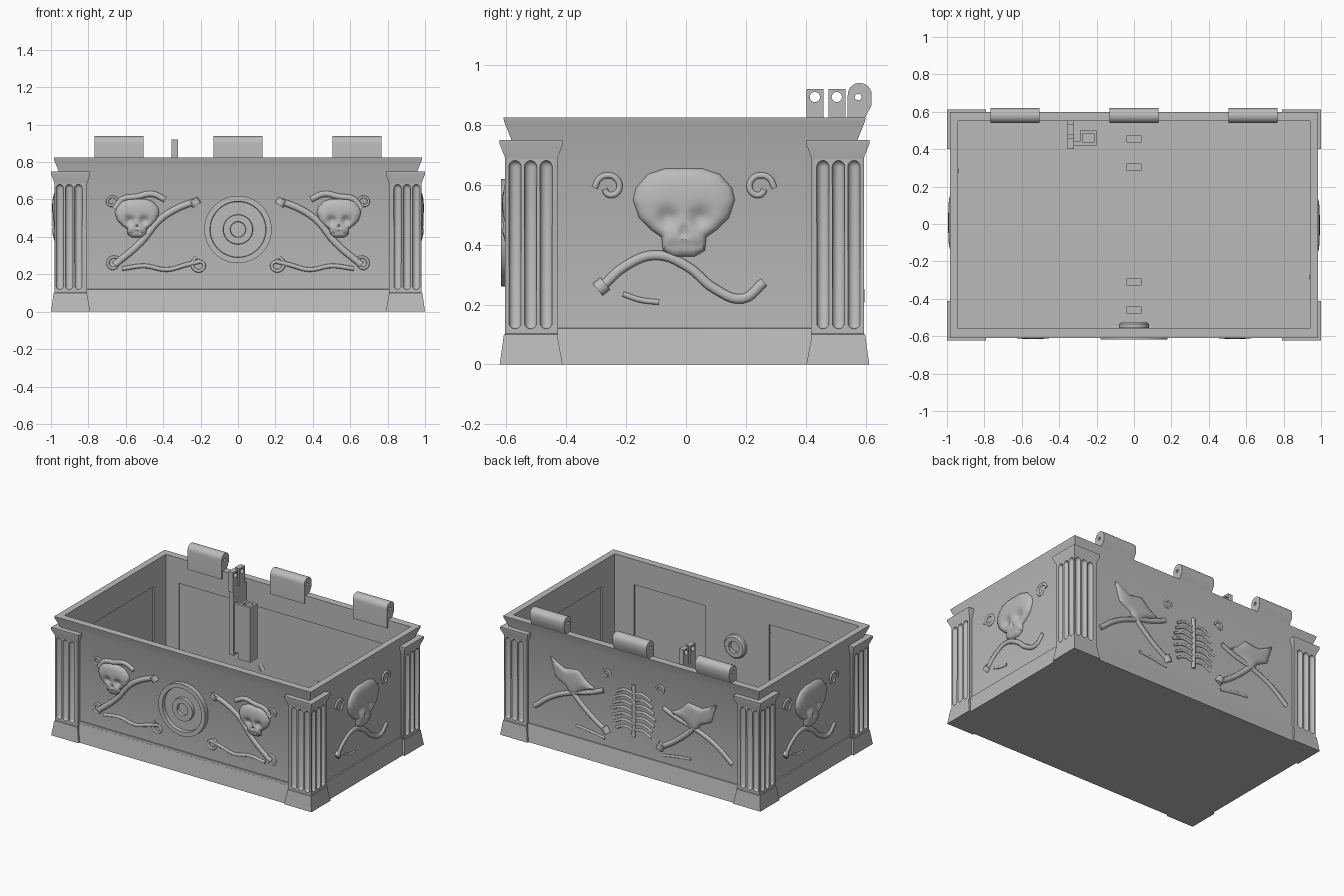
import bpy, bmesh, math
from mathutils import Matrix, Vector

if "Cube" in bpy.data.objects:
    bpy.data.objects.remove(bpy.data.objects["Cube"])

grey = bpy.data.materials.new("stone grey")
grey.use_nodes = True
grey.diffuse_color = (0.5, 0.5, 0.5, 1)
grey.node_tree.nodes["Principled BSDF"].inputs["Base Color"].default_value = grey.diffuse_color
YC = -0.005          # middle of the box in depth
WX, WY = 0.96, 0.58  # half size of the outer wall


def finish(name, bm):
    bmesh.ops.recalc_face_normals(bm, faces=bm.faces)
    me = bpy.data.meshes.new(name)
    bm.to_mesh(me)
    bm.free()
    me.materials.append(grey)
    ob = bpy.data.objects.new(name, me)
    bpy.context.collection.objects.link(ob)
    return ob


def loft(name, rings, closed=False):
    bm = bmesh.new()
    rows = [[bm.verts.new(p) for p in ring] for ring in rings]
    n = len(rows[0])
    pairs = list(zip(rows, rows[1:])) + ([(rows[-1], rows[0])] if closed else [])
    for a, b in pairs:
        for i in range(n):
            bm.faces.new((a[i], a[(i + 1) % n], b[(i + 1) % n], b[i]))
    if not closed:
        bm.faces.new(rows[0])
        bm.faces.new(rows[-1])
    return finish(name, bm)


def box(name, x, y, z):
    return loft(name, [[(x[0], y[0], h), (x[1], y[0], h), (x[1], y[1], h), (x[0], y[1], h)] for h in z])


def rod(name, r, y, z, x):
    circle = [(r * math.cos(a * math.tau / 24), r * math.sin(a * math.tau / 24)) for a in range(24)]
    return loft(name, [[(h, y + c, z + s) for c, s in circle] for h in x])


def cut(target, cutter):
    mod = target.modifiers.new("cut", 'BOOLEAN')
    mod.object = cutter
    mod.solver = 'EXACT'
    bpy.context.view_layer.objects.active = target
    bpy.ops.object.modifier_apply(modifier=mod.name)
    bpy.data.objects.remove(cutter)


# Open box: plinth, wall, flared cornice, rim and cavity
profile = [(.985, .605, 0), (.967, .585, .12), (WX, WY, .122), (WX, WY, .755),
           (.983, .602, .81), (.985, .605, .825), (.94, .555, .825), (.94, .555, .06)]
body = loft("chest_body", [[(sx * hx, YC + sy * hy, z) for sx, sy in ((-1, -1), (1, -1), (1, 1), (-1, 1))]
                           for hx, hy, z in profile])

# Shallow recessed panels on the inside
for s in (-1, 1):
    cut(body, box("recess", (s * .245, s * .79), (YC - .565, YC - .5), (.1, .65)))
    cut(body, box("recess", (s * .9, s * .95), (-.42, .42), (.1, .65)))
cut(body, box("recess", (-.84, .84), (YC + .5, YC + .565), (.1, .65)))

# Front moulding strip above the plinth
box("front_moulding", (-.81, .81), (YC - .588, YC - .57), (.122, .14))


# Fluted corner columns, one built and mirrored to the others
def corner(o, e, z):
    ox, oy, ex, ey = 1 - o, .617 - o, .79 + e, .407 + e
    return [(ox, oy, z), (ex, oy, z), (ex, .57, z), (.95, .57, z), (.95, ey, z), (ox, ey, z)]


column = loft("corner_column", [corner(0, 0, 0), corner(.014, .018, .1), corner(.018, .016, .103),
                                corner(.018, .016, .69), corner(0, 0, .735), corner(0, 0, .75)])
bm = bmesh.new()
for i in range(3):
    for x, y in ((.853 + .05 * i, .601), (.983, .462 + .052 * i)):
        made = bmesh.ops.create_uvsphere(bm, u_segments=16, v_segments=10, radius=.021)["verts"]
        for v in made:
            v.co += Vector((x, y, .66 if v.co.z > -.001 else .14))
cut(column, finish("flutes", bm))
for sx, sy in ((-1, 1), (1, -1), (-1, -1)):
    bm = bmesh.new()
    bm.from_mesh(column.data)
    bm.transform(Matrix.Diagonal((sx, sy, 1, 1)))
    bm.transform(Matrix.Translation((0, YC, 0)))
    finish("corner_column", bm)
column.location.y = YC


# Round medallion on the front and its hub inside
def lathe(name, prof, z):
    turn = [a * math.tau / 64 for a in range(64)]
    return loft(name, [[(r * math.cos(a), y, z + r * math.sin(a)) for a in turn] for r, y in prof])


lathe("front_medallion", [(.18, -.575), (.18, -.617), (.15, -.617), (.148, -.592), (.08, -.592),
                          (.078, -.612), (.042, -.612), (.04, -.592)], .44)
lathe("inner_hub", [(.08, -.555), (.08, -.535), (.07, -.525), (.04, -.525), (.04, -.55)], .44)

# Hinge knuckles on the back rim
arc = [(.58 + .04 * math.cos(a * math.pi / 12), .9 + .04 * math.sin(a * math.pi / 12)) for a in range(13)]
side = arc + [(.54, .77), (.58, .77), (.595, .82), (.62, .865)]
for x in (-.635, 0, .635):
    knuckle = loft("hinge_knuckle", [[(x + h, y, z) for y, z in side] for h in (-.131, .131)])
    cut(knuckle, rod("pin_hole", .011, .575, .893, (x - .2, x + .2)))

# Latch bracket inside the back wall
box("latch_plate", (-.355, -.32), (.41, .56), (.34, .8))
for y in (.402, .475):
    post = box("latch_post", (-.355, -.32), (y, y + .057), (.78, .92))
    cut(post, rod("post_hole", .017, y + .0285, .893, (-.4, -.28)))
box("latch_web", (-.325, -.285), (.42, .44), (.36, .7))
sleeve = box("latch_sleeve", (-.29, -.2), (.42, .5), (.32, .7))
cut(sleeve, box("slot", (-.275, -.215), (.437, .483), (.2, .8)))

# Small staples on the floor
for y in (-.46, -.31, .305, .455):
    staple = box("floor_staple", (-.04, .04), (y - .018, y + .018), (.05, .12))
    cut(staple, box("staple_gap", (-.02, .02), (y - .1, y + .1), (.07, .1)))

# Carved reliefs: drawn in a flat (u, v) plane and placed on a wall
WALL = {n: Matrix.Translation(loc) @ Matrix.Rotation(math.radians(a), 4, 'Z') for n, loc, a in (
    ("front", (0, YC - WY, 0), 0), ("right", (WX, 0, 0), 90),
    ("back", (0, YC + WY, 0), 180), ("left", (-WX, 0, 0), -90))}


def stroke(name, wall, pts, r=.012, flip=1):
    cu = bpy.data.curves.new(name, 'CURVE')
    cu.dimensions = '3D'
    cu.bevel_depth, cu.bevel_resolution, cu.resolution_u = r, 2, 5
    cu.use_fill_caps = True
    sp = cu.splines.new('BEZIER')
    sp.bezier_points.add(len(pts) - 1)
    for bp, (u, v) in zip(sp.bezier_points, pts):
        bp.co = (flip * u, 0, v)
        bp.handle_left_type = bp.handle_right_type = 'AUTO'
    cu.materials.append(grey)
    ob = bpy.data.objects.new(name, cu)
    bpy.context.collection.objects.link(ob)
    ob.matrix_world = WALL[wall] @ Matrix.Diagonal((1, .8, 1, 1))


def curl(name, wall, u, v, r, flip=1, start=0):
    pts = [(u + r * (1 - k / 12) * math.cos(start + k * .75), v + r * (1 - k / 12) * math.sin(start + k * .75))
           for k in range(9)]
    stroke(name, wall, pts, r * .2, flip)


def relief(name, wall, outline, height, centre, pits=(), size=1, at=(0, 0), flip=1):
    pts = []
    for (a, b), (c, d) in zip(outline, outline[1:] + outline[:1]):
        pts += [(a + (c - a) * k / 3, b + (d - b) * k / 3) for k in range(3)]
    rings = []
    for i in range(15):
        t = max(math.cos(i * math.pi / 28), .02)
        ring = []
        for a, b in pts:
            u, v = centre[0] + (a - centre[0]) * t, centre[1] + (b - centre[1]) * t
            h = height * math.sqrt(1 - t ** 4)
            h -= sum(d * math.exp(-((u - p) ** 2 + (v - q) ** 2) / r ** 2) for p, q, r, d in pits) * (1 - t ** 8)
            ring.append(WALL[wall] @ Vector((flip * (at[0] + u * size), -max(h, .001), at[1] + v * size)))
        rings.append(ring)
    loft(name, rings)


half = [(.06, .105), (.12, .085), (.16, .04), (.17, 0), (.15, -.06), (.11, -.1), (.075, -.125),
        (.07, -.17), (.035, -.19)]
skull_outline = half + [(-u, v) for u, v in reversed(half)]
skull_pits = [(-.055, -.06, .034, .022), (.055, -.06, .034, .022), (0, -.11, .014, .016)] + [
    (u, -.152, .008, .01) for u in (-.05, -.025, 0, .025, .05)]

# Large skull with bones on each end
for wall in ("right", "left"):
    relief("end_skull", wall, skull_outline, .034, (0, -.04), skull_pits, 1, (-.007, .55))
    curl("end_scroll", wall, .245, .59, .05)
    curl("end_scroll", wall, .255, .59, .05, -1)
    stroke("end_bone", wall, [(-.28, .26), (-.2, .33), (-.1, .365), (0, .33), (.1, .25), (.19, .22), (.26, .275)], .016)
    stroke("end_bone_knob", wall, [(-.295, .25), (-.27, .27)], .026)
    stroke("end_bone_lower", wall, [(-.21, .235), (-.15, .215), (-.09, .208)], .009)

# Pair of skulls with crossed bones on the front
for f in (1, -1):
    relief("front_skull", "front", skull_outline, .03, (0, -.04), skull_pits, .7, (-.54, .53), f)
    stroke("front_headscarf", "front", [(-.66, .55), (-.62, .6), (-.54, .615), (-.46, .63), (-.39, .6)], .016, f)
    curl("scarf_knot", "front", -.675, .585, .035, f)
    stroke("front_bone", "front", [(-.66, .25), (-.52, .37), (-.42, .49), (-.33, .55), (-.23, .59)], .018, f)
    stroke("front_bone_knob", "front", [(-.24, .6), (-.22, .57)], .026, f)
    curl("front_scroll", "front", -.665, .255, .04, f, 1)
    stroke("front_bone_lower", "front", [(-.62, .23), (-.5, .245), (-.38, .225), (-.28, .25), (-.2, .27)], .012, f)
    curl("front_scroll", "front", -.205, .25, .045, f, 2)

# Winged crossed bones on the back
wing = [(-.64, .63), (-.53, .575), (-.42, .59), (-.36, .53), (-.29, .49), (-.38, .46), (-.47, .4),
        (-.52, .46), (-.6, .5)]
for f in (1, -1):
    relief("back_wing", "back", wing, .02, (-.48, .51), (), 1, (0, 0), f)
    for end in ((-.63, .62), (-.42, .58), (-.3, .49)):
        stroke("wing_rib", "back", [(-.47, .42), ((end[0] - .47) / 2, end[1] / 2 + .23), end], .011, f)
    stroke("back_bone", "back", [(-.76, .25), (-.63, .35), (-.47, .42), (-.33, .46), (-.23, .5)], .017, f)
    stroke("back_bone", "back", [(-.5, .46), (-.4, .36), (-.3, .28), (-.22, .23)], .018, f)
    stroke("back_bone_knob", "back", [(-.225, .25), (-.2, .21)], .027, f)
    stroke("back_dash", "back", [(-.44, .2), (-.34, .19), (-.22, .17)], .009, f)
    curl("back_scroll", "back", -.21, .62, .035, f)

# Rib cage between them
stroke("spine", "back", [(0, .6), (.005, .42), (0, .24)], .014)
for k in range(7):
    v, w = .54 - .042 * k, .17 - .012 * abs(k - 3)
    stroke("rib", "back", [(-w, v - .02), (-w / 2, v + .01), (0, v), (w / 2, v + .01), (w, v - .02)], .009)

# Smooth shading with sharp edges kept
bpy.ops.object.select_all(action='DESELECT')
for ob in bpy.context.collection.objects:
    if ob.type == 'MESH':
        ob.select_set(True)
        bpy.context.view_layer.objects.active = ob
bpy.ops.object.shade_smooth_by_angle(angle=math.radians(35))
